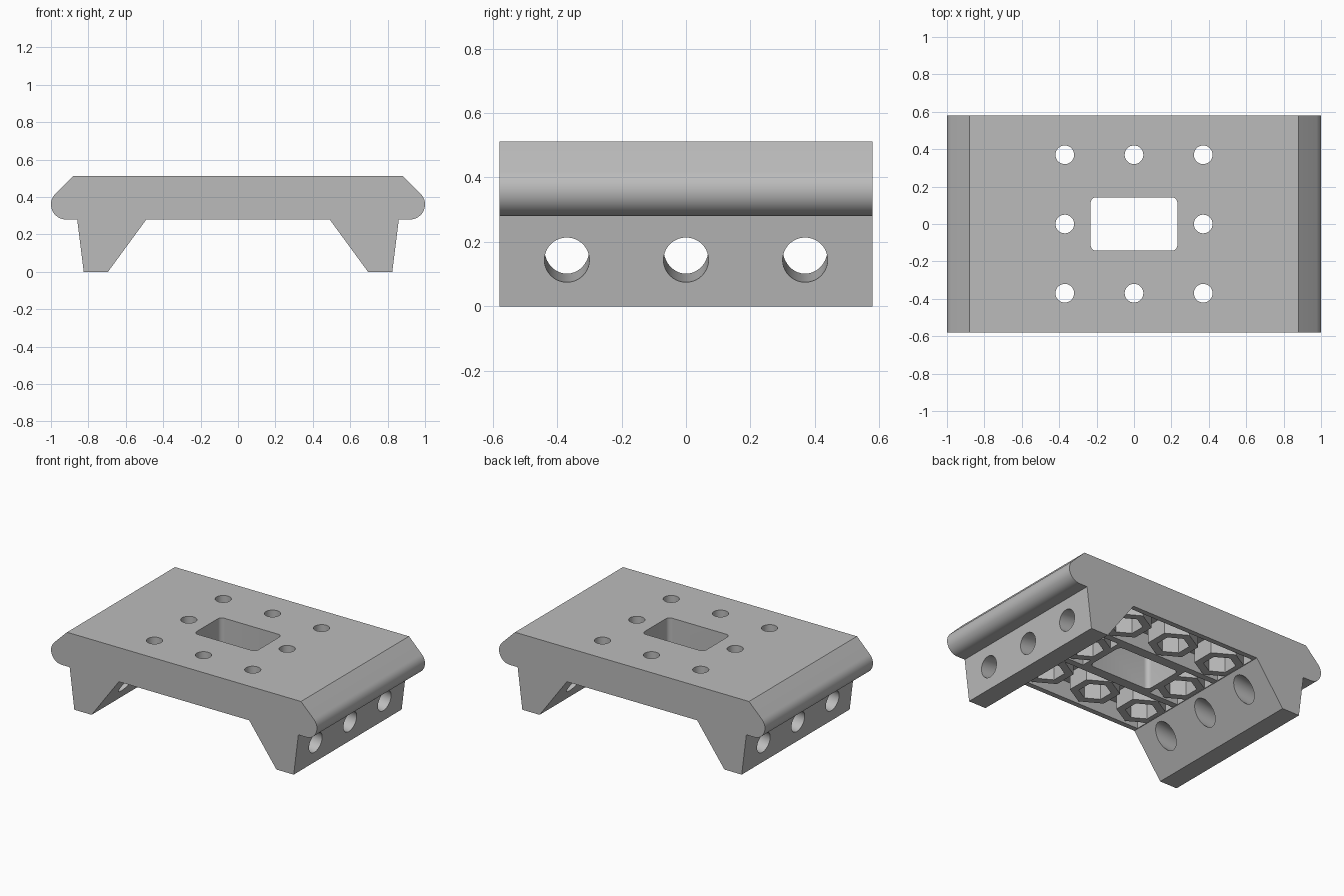
import bpy, bmesh, math
from mathutils import Matrix, Vector

cube = bpy.data.objects.get("Cube")
if cube:
    bpy.data.objects.remove(cube, do_unlink=True)

grey = bpy.data.materials.new("plain_grey")
grey.diffuse_color = (0.5, 0.5, 0.5, 1)
grey.use_nodes = True
grey.node_tree.nodes["Principled BSDF"].inputs["Base Color"].default_value = (0.5, 0.5, 0.5, 1)

HALF_Y = 0.58      # half depth of the bracket
UNDER = 0.28       # underside of the plate
TOP = 0.512
FLOOR = 0.40       # ceiling of the underside pocket
PITCH = 0.37       # screw spacing


def prism(name, points, direction):
    """Extrude a closed outline of 3D points along a vector."""
    bm = bmesh.new()
    face = bm.faces.new([bm.verts.new(p) for p in points])
    grown = bmesh.ops.extrude_face_region(bm, geom=[face])
    bmesh.ops.translate(bm, vec=direction,
                        verts=[v for v in grown["geom"] if isinstance(v, bmesh.types.BMVert)])
    bmesh.ops.recalc_face_normals(bm, faces=bm.faces)
    mesh = bpy.data.meshes.new(name)
    bm.to_mesh(mesh)
    bm.free()
    mesh.materials.append(grey)
    obj = bpy.data.objects.new(name, mesh)
    bpy.context.collection.objects.link(obj)
    return obj


def box(name, x, y, half_x, half_y, low, high):
    pts = [(x + i * half_x, y + j * half_y, low) for i, j in ((-1, -1), (1, -1), (1, 1), (-1, 1))]
    return prism(name, pts, (0, 0, high - low))


def column(name, x, y, radius, sides, low, high):
    """Upright regular prism with a corner pointing along y."""
    angles = [math.pi / 2 + math.tau * i / sides for i in range(sides)]
    pts = [(x + radius * math.cos(a), y + radius * math.sin(a), low) for a in angles]
    return prism(name, pts, (0, 0, high - low))


def combine(target, tools, operation):
    """Boolean each tool into the target, then discard the tool."""
    for tool in tools:
        mod = target.modifiers.new("boolean", "BOOLEAN")
        mod.operation = operation
        mod.solver = "EXACT"
        mod.object = tool
        bpy.context.view_layer.update()
        graph = bpy.context.evaluated_depsgraph_get()
        mesh = bpy.data.meshes.new_from_object(target.evaluated_get(graph))
        target.modifiers.clear()
        target.data = mesh
        bpy.data.objects.remove(tool, do_unlink=True)


# Cross-section: plate with rounded, chamfered edges and two tapered legs
edge_r = 0.08
half = [(0.49, UNDER), (0.695, 0), (0.825, 0), (0.86, UNDER)]
for i in range(17):
    a = math.radians(-90 + 135 * i / 16)
    half.append((1 - edge_r + edge_r * math.cos(a), UNDER + edge_r + edge_r * math.sin(a)))
half.append((0.88, TOP))
outline = half + [(-x, z) for x, z in reversed(half)]
body = prism("bracket_body", [(x, -HALF_Y, z) for x, z in outline], (0, 2 * HALF_Y, 0))

# Underside pocket
combine(body, [box("pocket", 0, 0, 0.485, 0.545, UNDER - 0.1, FLOOR)], "DIFFERENCE")

# Nut bosses, long ribs and window frame inside the pocket
spots = [(i * PITCH, j * PITCH) for i in (-1, 0, 1) for j in (-1, 0, 1) if i or j]
low, high = UNDER + 0.001, FLOOR + 0.02
ribs = [box("rib", 0, s * 0.19, 0.5, 0.022, low, high) for s in (-1, 1)]
ribs.append(box("window_frame", 0, 0, 0.265, 0.18, low, high))
bosses = [column("nut_boss", x, y, 0.155, 6, low, high) for x, y in spots]
combine(body, ribs + bosses, "UNION")

# Screw holes with hexagonal nut seats below
holes = []
for x, y in spots:
    holes.append(column("screw_hole", x, y, 0.05, 32, 0.2, 0.6))
    holes.append(column("nut_seat", x, y, 0.1, 6, 0.2, FLOOR))

# Rounded window through the plate
corner = 0.03
window = []
for k, (i, j) in enumerate(((1, 1), (-1, 1), (-1, -1), (1, -1))):
    for step in range(7):
        a = math.pi / 2 * (k + step / 6)
        window.append((i * (0.232 - corner) + corner * math.cos(a),
                       j * (0.143 - corner) + corner * math.sin(a), 0.2))
holes.append(prism("window", window, (0, 0, 0.4)))

# Leg holes, square to the sloping outer leg faces
for side in (-1, 1):
    axis = Vector((-side, 0, 0.125)).normalized()
    turn = axis.to_track_quat("Z", "Y").to_matrix().to_4x4()
    for j in (-1, 0, 1):
        hole = column("leg_hole", 0, 0, 0.07, 40, -0.15, 0.42)
        hole.data.transform(Matrix.Translation((side * 0.843, j * PITCH, 0.144)) @ turn)
        holes.append(hole)
combine(body, holes, "DIFFERENCE")

# Smooth the curved surfaces, keep edges crisp
body.data.materials.clear()
body.data.materials.append(grey)
bpy.ops.object.select_all(action="DESELECT")
body.select_set(True)
bpy.context.view_layer.objects.active = body
bpy.ops.object.shade_smooth_by_angle(angle=math.radians(25))
